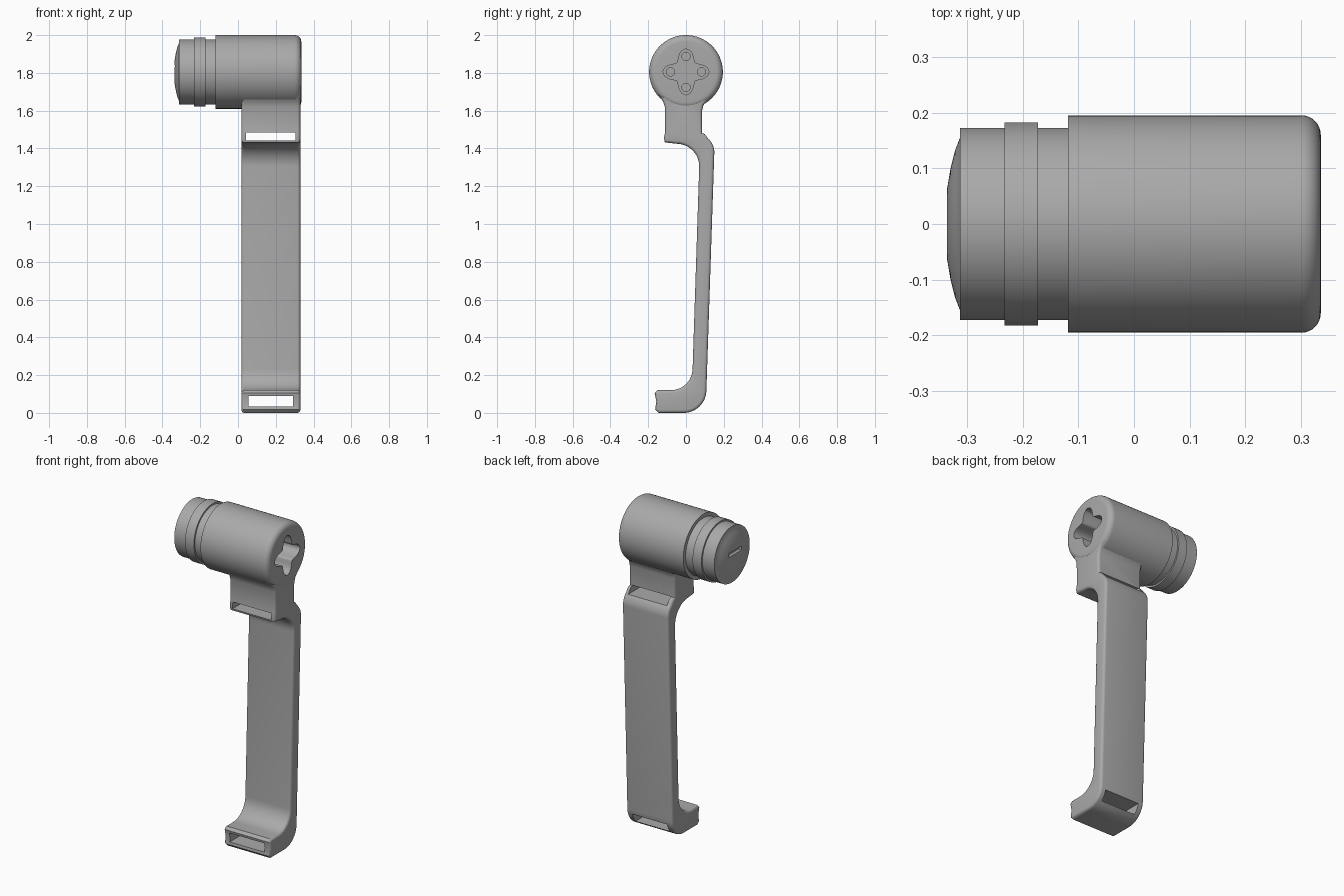
import bpy, bmesh, math
from math import sin, cos, radians, pi

if "Cube" in bpy.data.objects:
    bpy.data.objects.remove(bpy.data.objects["Cube"])

grey = bpy.data.materials.new("plain grey")
grey.use_nodes = True
grey.diffuse_color = (0.4, 0.4, 0.4, 1)
grey.node_tree.nodes["Principled BSDF"].inputs["Base Color"].default_value = (0.4, 0.4, 0.4, 1)

AXIS_Z = 1.805


def make(name, bm):
    bmesh.ops.recalc_face_normals(bm, faces=bm.faces)
    mesh = bpy.data.meshes.new(name)
    bm.to_mesh(mesh)
    bm.free()
    mesh.materials.append(grey)
    ob = bpy.data.objects.new(name, mesh)
    bpy.context.collection.objects.link(ob)
    return ob


def extrude(name, outline, x0, x1):
    """Extrude a (y, z) outline along x."""
    bm = bmesh.new()
    face = bm.faces.new([bm.verts.new((x0, y, z)) for y, z in outline])
    out = bmesh.ops.extrude_face_region(bm, geom=[face])
    for v in out["geom"]:
        if isinstance(v, bmesh.types.BMVert):
            v.co.x = x1
    return make(name, bm)


def lathe(name, profile, steps=96):
    """Turn an (x, radius) profile about the head axis."""
    bm = bmesh.new()
    verts = [bm.verts.new((x, 0, AXIS_Z + r)) for x, r in profile]
    edges = [bm.edges.new(pair) for pair in zip(verts, verts[1:])]
    bmesh.ops.spin(bm, geom=verts + edges, cent=(0, 0, AXIS_Z), axis=(1, 0, 0),
                   angle=2 * pi, steps=steps, use_merge=True)
    bmesh.ops.remove_doubles(bm, verts=bm.verts, dist=1e-5)
    return make(name, bm)


def box(name, x, y, z):
    return extrude(name, [(y[0], z[0]), (y[1], z[0]), (y[1], z[1]), (y[0], z[1])], *x)


def arc(cy, cz, r, a0, a1, n=12):
    angles = [radians(a0 + (a1 - a0) * i / n) for i in range(n + 1)]
    return [(cy + r * cos(a), cz + r * sin(a)) for a in angles]


def ring(cy, cz, radius, n):
    return [(cy + radius(2 * pi * i / n) * cos(2 * pi * i / n),
             cz + radius(2 * pi * i / n) * sin(2 * pi * i / n)) for i in range(n)]


def apply(ob, mod):
    bpy.context.view_layer.objects.active = ob
    bpy.ops.object.modifier_apply(modifier=mod.name)


def cut(ob, cutter):
    mod = ob.modifiers.new("cut", "BOOLEAN")
    mod.operation, mod.solver, mod.object = "DIFFERENCE", "EXACT", cutter
    apply(ob, mod)
    bpy.data.objects.remove(cutter)


def smooth(ob):
    bpy.ops.object.select_all(action="DESELECT")
    ob.select_set(True)
    bpy.context.view_layer.objects.active = ob
    bpy.ops.object.shade_smooth_by_angle(angle=radians(30))


# Head: domed tip, stepped collar with raised band, and rounded barrel
tip = [(-0.335, 0), (-0.335, 0.065), (-0.329, 0.1), (-0.321, 0.132), (-0.312, 0.155)]
collar = [(-0.312, 0.172), (-0.232, 0.172), (-0.232, 0.182), (-0.172, 0.182),
          (-0.172, 0.172), (-0.118, 0.172)]
barrel = [(-0.118, 0.195)] + arc(0.3, 0.16, 0.035, 90, 0, 8) + [(0.335, 0)]
head = lathe("head", tip + collar + barrel)

# Four-lobed socket with a small hole in each lobe of its floor
lobes = ring(0, AXIS_Z, lambda a: 0.094 + 0.027 * cos(4 * a), 96)
cut(head, extrude("socket_cutter", lobes, 0.02, 0.4))
for i in range(4):
    y, z = 0.082 * cos(i * pi / 2), AXIS_Z + 0.082 * sin(i * pi / 2)
    cut(head, extrude("hole_cutter", ring(y, z, lambda a: 0.022, 24), -0.06, 0.05))

# Notch across the domed tip
cut(head, box("notch_cutter", (-0.4, -0.315), (-0.06, 0.06), (1.815, 1.84)))
smooth(head)

# Handle: hooked foot, leaning strap, shoulder and neck in one outline
foot = [(-0.163, 0.018), (-0.145, 0.0)] + arc(-0.012, 0.12, 0.12, -90, 0)
shoulder = arc(0.055, 1.38, 0.095, 0, 50, 8) + [(0.1, 1.475), (0.085, 1.482)]
neck = [(0.085, 1.6), (0.093, 1.63), (0.11, 1.65), (0.135, 1.67), (0, 1.65),
        (-0.15, 1.685), (-0.122, 1.65), (-0.112, 1.62),
        (-0.11, 1.49), (-0.117, 1.455), (-0.112, 1.432)]
inner = arc(-0.05, 1.305, 0.12, 90, 0) + arc(-0.08, 0.235, 0.115, 0, -90)
toe = [(-0.15, 0.12), (-0.166, 0.105), (-0.157, 0.06)]
handle = extrude("handle", foot + shoulder + neck + inner + toe, 0.018, 0.33)

# Round the two side rims only
weights = handle.data.attributes.new("bevel_weight_edge", "FLOAT", "EDGE")
for e in handle.data.edges:
    a, b = (handle.data.vertices[i].co.x for i in e.vertices)
    weights.data[e.index].value = 1.0 if abs(a - b) < 1e-4 else 0.0
bevel = handle.modifiers.new("rims", "BEVEL")
bevel.limit_method, bevel.width, bevel.segments = "WEIGHT", 0.016, 4
bevel.use_clamp_overlap = False
apply(handle, bevel)

# Strap slots running front to back through the shoulder and the foot
cut(handle, box("upper_slot_cutter", (0.043, 0.305), (-0.3, 0.3), (1.443, 1.484)))
cut(handle, box("lower_slot_cutter", (0.056, 0.292), (-0.3, 0.3), (0.034, 0.09)))
smooth(handle)
